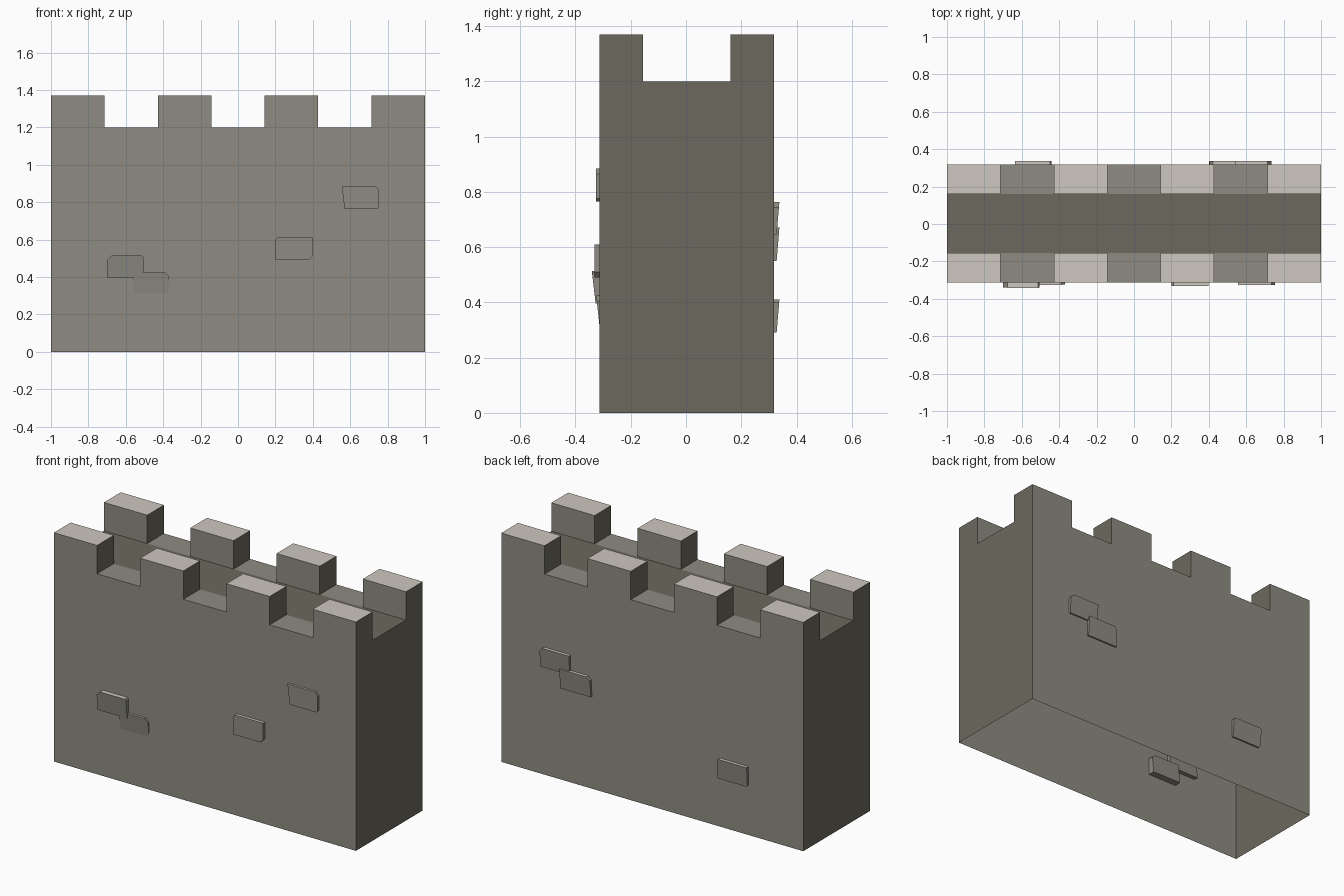
import bpy, bmesh
from mathutils import Vector

if "Cube" in bpy.data.objects:
    bpy.data.objects.remove(bpy.data.objects["Cube"])


def material(name, rgb):
    m = bpy.data.materials.new(name)
    m.diffuse_color = (*rgb, 1)
    m.use_nodes = True
    m.node_tree.nodes["Principled BSDF"].inputs["Base Color"].default_value = m.diffuse_color
    return m


MATS = [material("stone grey", (0.27, 0.26, 0.222)),
        material("dark stone", (0.15, 0.14, 0.112)),
        material("pale stone top", (0.61, 0.57, 0.523))]
STONE, DARK, PALE = range(3)


def finish(bm, name):
    me = bpy.data.meshes.new(name)
    bm.to_mesh(me)
    bm.free()
    for m in MATS:
        me.materials.append(m)
    ob = bpy.data.objects.new(name, me)
    bpy.context.collection.objects.link(ob)
    return ob


def quad(bm, pts, direction, mat):
    f = bm.faces.new([bm.verts.new(p) for p in pts])
    f.normal_update()
    if f.normal.dot(Vector(direction)) < 0:
        f.normal_flip()
    f.material_index = mat


# Battlement wall: 7 x 3 cells of different heights, open underneath
XS = [-1 + 2 * i / 7 for i in range(8)]
YS = [-0.313, -0.155, 0.161, 0.319]
LOW, HIGH = 1.2, 1.37


def height(i, j):
    if not (0 <= i < 7 and 0 <= j < 3):
        return 0
    return HIGH if j != 1 and i % 2 == 0 else LOW


bm = bmesh.new()
for i in range(7):
    for j in range(3):
        h = height(i, j)
        x0, x1, y0, y1 = XS[i], XS[i + 1], YS[j], YS[j + 1]
        top = PALE if h == HIGH else (DARK if j == 1 else STONE)
        quad(bm, [(x0, y0, h), (x1, y0, h), (x1, y1, h), (x0, y1, h)], (0, 0, 1), top)
        # sides wherever the neighbouring cell is lower
        for di, dj in ((1, 0), (-1, 0), (0, 1), (0, -1)):
            n = height(i + di, j + dj)
            if n >= h:
                continue
            if di:
                x = x1 if di > 0 else x0
                a, b = (x, y0), (x, y1)
            else:
                y = y1 if dj > 0 else y0
                a, b = (x0, y), (x1, y)
            quad(bm, [(*a, n), (*b, n), (*b, h), (*a, h)], (di, dj, 0), DARK if di else STONE)
bmesh.ops.remove_doubles(bm, verts=bm.verts[:], dist=1e-4)
finish(bm, "battlement_wall")


# Protruding bricks: chipped plates leaning slightly out of the wall
def brick(name, x0, x1, z0, z1, y_bottom, y_top, chips, skew=0.0, thick=0.04):
    """chips = corner cut at bottom-left, bottom-right, top-right, top-left"""
    corners = [(x0 + skew, z0, 1, 1), (x1, z0, -1, 1), (x1, z1, -1, -1), (x0, z1, 1, -1)]
    outline = []
    for k, ((x, z, sx, sz), c) in enumerate(zip(corners, chips)):
        if c == 0:
            outline.append((x, z))
            continue
        cut = [(x, z + sz * c), (x + sx * c, z)]
        outline += cut if k % 2 == 0 else cut[::-1]
    side = -1 if y_top < 0 else 1
    bm = bmesh.new()
    verts = []
    for x, z in outline:
        y = y_bottom + (y_top - y_bottom) * (z - z0) / (z1 - z0)
        verts.append(bm.verts.new((x, y, z)))
    face = bm.faces.new(verts)
    ext = bmesh.ops.extrude_face_region(bm, geom=[face], use_keep_orig=True)
    moved = [g for g in ext["geom"] if isinstance(g, bmesh.types.BMVert)]
    bmesh.ops.translate(bm, verts=moved, vec=(0, -side * thick, 0))
    bmesh.ops.recalc_face_normals(bm, faces=bm.faces[:])
    for f in bm.faces:
        f.normal_update()
        f.material_index = PALE if f.normal.z > 0.8 else STONE
    finish(bm, name)


brick("front_brick_1", -0.70, -0.505, 0.395, 0.514, -0.327, -0.341, (0, 0, 0.008, 0.025))
brick("front_brick_2", -0.56, -0.37, 0.305, 0.424, -0.312, -0.325, (0, 0, 0.02, 0))
brick("front_brick_3", 0.20, 0.397, 0.49, 0.61, -0.331, -0.331, (0, 0.02, 0, 0.01))
brick("front_brick_4", 0.555, 0.755, 0.765, 0.885, -0.325, -0.325, (0, 0.01, 0.02, 0), 0.015)
brick("back_brick_1", 0.54, 0.735, 0.645, 0.763, 0.328, 0.338, (0, 0, 0.02, 0))
brick("back_brick_2", 0.403, 0.603, 0.55, 0.67, 0.328, 0.338, (0, 0, 0, 0.02), -0.003)
brick("back_brick_3", -0.637, -0.44, 0.29, 0.41, 0.328, 0.338, (0.01, 0, 0.01, 0))
